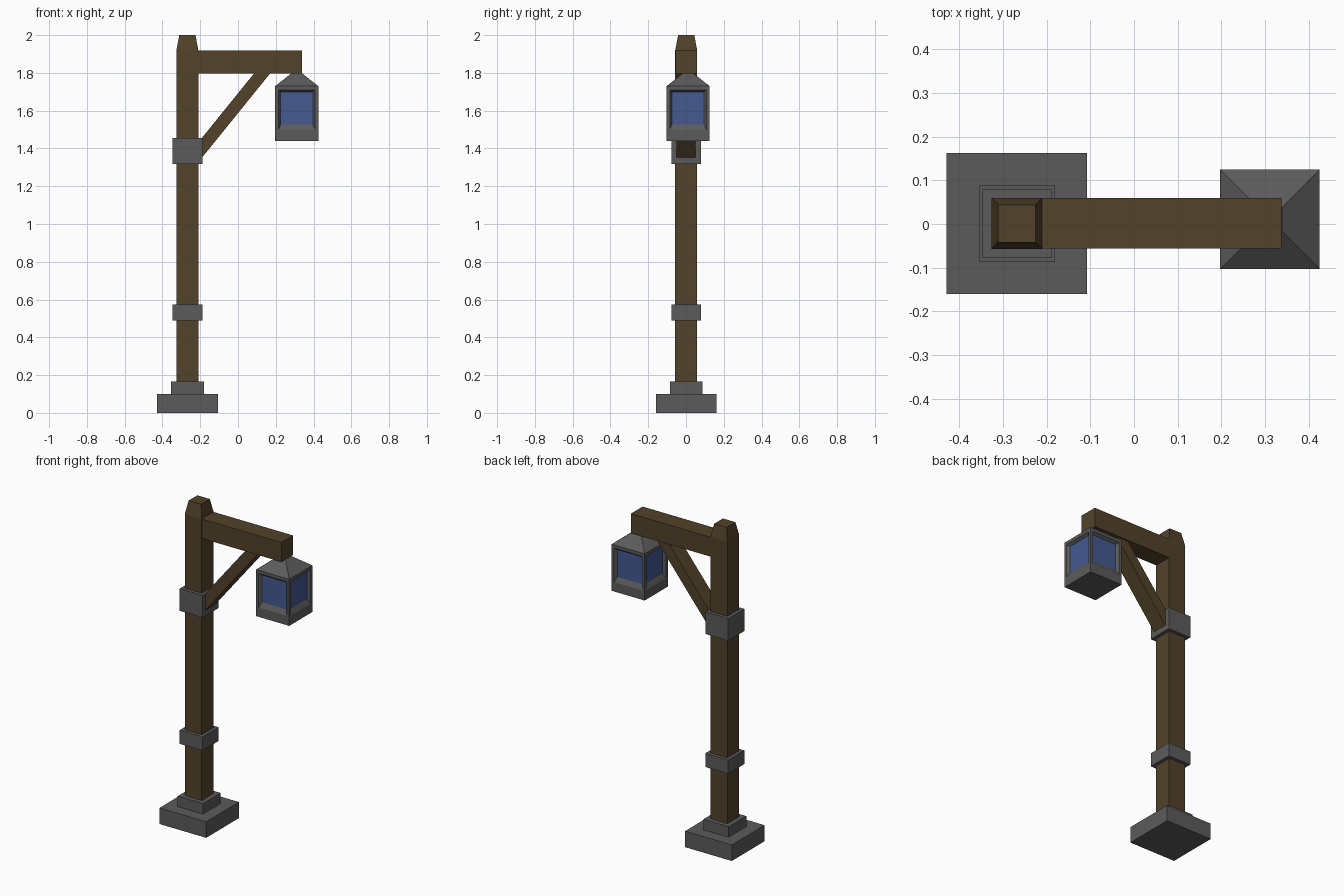
import bpy, bmesh
from mathutils import Vector

if "Cube" in bpy.data.objects:
    bpy.data.objects.remove(bpy.data.objects["Cube"])


def material(name, rgb):
    m = bpy.data.materials.new(name)
    m.diffuse_color = (*rgb, 1)
    m.use_nodes = True
    m.node_tree.nodes["Principled BSDF"].inputs["Base Color"].default_value = m.diffuse_color
    return m


WOOD = material("wood", (0.085, 0.055, 0.023))
IRON = material("iron", (0.105, 0.105, 0.105))
GLASS = material("glass", (0.06, 0.1, 0.28))


def finish(bm, name, *mats):
    bmesh.ops.recalc_face_normals(bm, faces=bm.faces)
    me = bpy.data.meshes.new(name)
    bm.to_mesh(me)
    bm.free()
    for m in mats:
        me.materials.append(m)
    ob = bpy.data.objects.new(name, me)
    bpy.context.collection.objects.link(ob)
    return ob


def square_stack(bm, cx, cy, rings):
    """Stack square cross-sections given as (half width, z)."""
    loops = [[bm.verts.new((cx + sx * h, cy + sy * h, z))
              for sx, sy in ((-1, -1), (1, -1), (1, 1), (-1, 1))] for h, z in rings]
    bm.faces.new(loops[0][::-1])
    bm.faces.new(loops[-1])
    sides = []
    for a, b in zip(loops, loops[1:]):
        sides.append([bm.faces.new((a[i], a[(i + 1) % 4], b[(i + 1) % 4], b[i]))
                      for i in range(4)])
    return sides


def block(name, mat, rings, cx=-0.268, cy=0.001):
    bm = bmesh.new()
    square_stack(bm, cx, cy, rings)
    return finish(bm, name, mat)


def slab(name, mat, profile, y0, y1):
    """Extrude an XZ profile along y."""
    bm = bmesh.new()
    f = bm.faces.new([bm.verts.new((x, y0, z)) for x, z in profile])
    r = bmesh.ops.extrude_face_region(bm, geom=[f])
    vs = [g for g in r["geom"] if isinstance(g, bmesh.types.BMVert)]
    bmesh.ops.translate(bm, verts=vs, vec=(0, y1 - y0, 0))
    return finish(bm, name, mat)


# Stone foot, post and metal collars
block("base", IRON, [(0.161, 0), (0.161, 0.10)])
block("base_step", IRON, [(0.087, 0.10), (0.087, 0.165)])
block("post", WOOD, [(0.058, 0.16), (0.058, 1.92), (0.043, 2.0)])
block("lower_collar", IRON, [(0.079, 0.49), (0.079, 0.575)])
block("upper_collar", IRON, [(0.079, 1.318), (0.079, 1.456)])

# Arm and diagonal brace
slab("arm", WOOD, [(-0.212, 1.797), (0.338, 1.797), (0.338, 1.918), (-0.212, 1.918)],
     -0.056, 0.059)
slab("brace", WOOD, [(-0.19, 1.352), (0.17, 1.797), (0.085, 1.797),
                     (-0.23, 1.408), (-0.23, 1.352)], -0.049, 0.049)

# Lantern: body with sloped roof, four recessed windows
C = Vector((0.311, 0.011, 0))
bm = bmesh.new()
walls = square_stack(bm, C.x, C.y, [(0.114, 1.44), (0.114, 1.73), (0.028, 1.798)])[0]
bm.normal_update()
for f in walls:
    out = f.normal.copy()
    side = Vector((-out.y, out.x, 0))
    # opening on the wall surface, then the pane set back inside it
    for half, lo, hi, dist in ((0.097, 1.498, 1.71, 0.114), (0.085, 1.528, 1.698, 0.098)):
        bmesh.ops.inset_individual(bm, faces=[f], thickness=0.005)
        mid = f.calc_center_median().z
        for v in f.verts:
            s = 1 if (v.co - C).dot(side) > 0 else -1
            v.co = C + out * dist + side * s * half + Vector((0, 0, hi if v.co.z > mid else lo))
    f.material_index = 1
finish(bm, "lantern", IRON, GLASS)
